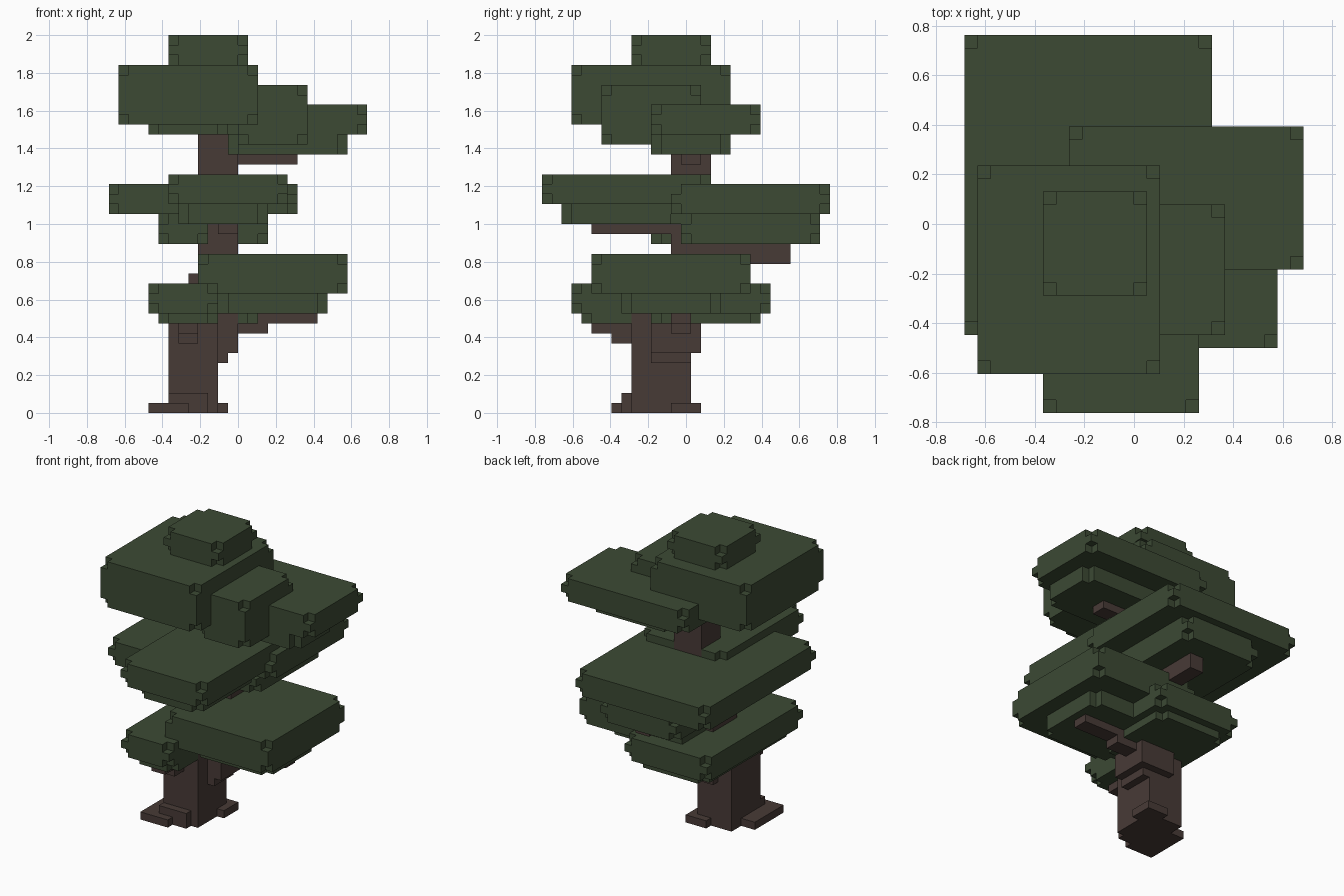
import bpy, bmesh
from mathutils import Vector

UNIT = 2 / 38  # edge of one block

cube = bpy.data.objects.get("Cube")
if cube:
    bpy.data.objects.remove(cube, do_unlink=True)


def make_material(name, rgb):
    mat = bpy.data.materials.new(name)
    mat.use_nodes = True
    color = (*rgb, 1)
    mat.diffuse_color = color
    bsdf = mat.node_tree.nodes["Principled BSDF"]
    bsdf.inputs["Base Color"].default_value = color
    bsdf.inputs["Roughness"].default_value = 1
    return mat


LEAF = make_material("dark leaf green", (0.045, 0.068, 0.034))
BARK = make_material("dark bark brown", (0.064, 0.043, 0.037))


def box_cells(x, y, z, notched):
    """Block cells of a box, with its eight corner blocks left out if notched."""
    for i in range(*x):
        for j in range(*y):
            for k in range(*z):
                corner = (i in (x[0], x[1] - 1) and j in (y[0], y[1] - 1)
                          and k in (z[0], z[1] - 1))
                if not (notched and corner):
                    yield i, j, k


def build(name, boxes, mat, notched=False):
    """Join boxes into one clean outer skin."""
    cells = {c for b in boxes for c in box_cells(*b, notched)}
    bm = bmesh.new()
    verts = {}

    def vert(p):
        if p not in verts:
            verts[p] = bm.verts.new(Vector((p[0], p[1] + 0.5, p[2])) * UNIT)
        return verts[p]

    for c in cells:
        for axis in range(3):
            u, v = (axis + 1) % 3, (axis + 2) % 3
            for side in (0, 1):
                near = list(c)
                near[axis] += 2 * side - 1
                if tuple(near) in cells:
                    continue
                ring = []
                for du, dv in ((0, 0), (1, 0), (1, 1), (0, 1)):
                    p = list(c)
                    p[axis] += side
                    p[u] += du
                    p[v] += dv
                    ring.append(vert(tuple(p)))
                bm.faces.new(ring if side else ring[::-1])
    bmesh.ops.dissolve_limit(bm, angle_limit=0.01, verts=bm.verts[:], edges=bm.edges[:])
    bmesh.ops.triangulate(bm, faces=[f for f in bm.faces if len(f.verts) > 4])
    mesh = bpy.data.meshes.new(name)
    bm.to_mesh(mesh)
    bm.free()
    mesh.materials.append(mat)
    obj = bpy.data.objects.new(name, mesh)
    bpy.context.collection.objects.link(obj)


# Trunk steps sideways as it rises
build("trunk", [((-7, -2), (-6, 0), (0, 10)),
                ((-5, 0), (-4, 1), (6, 14)),
                ((-2, -1), (-4, 0), (5, 6)),
                ((-4, 0), (-2, 2), (14, 29))], BARK)

# Roots
build("front_root", [((-9, -5), (-8, -2), (0, 1)),
                     ((-7, -3), (-7, -5), (0, 2))], BARK)
build("side_root", [((-4, -1), (-2, 1), (0, 1))], BARK)

# Branches
build("low_side_branch", [((0, 3), (-2, 0), (8, 10)), ((0, 8), (-2, 0), (9, 10))], BARK)
build("low_front_branch", [((-6, -4), (-8, -6), (7, 9)), ((-6, -4), (-10, -6), (8, 9))], BARK)
build("middle_front_branch", [((-2, 0), (-10, -2), (18, 19))], BARK)
build("middle_back_branch", [((-2, 0), (2, 10), (15, 17))], BARK)
build("high_side_branch", [((0, 6), (-1, 1), (25, 26))], BARK)

# Foliage pads, each a slab over a smaller underside
foliage = {
    "low_side_leaves": [((-4, 11), (-10, 6), (12, 16)), ((-2, 9), (-7, 3), (10, 12))],
    "low_back_leaves": [((-9, -2), (-12, 0), (10, 13)), ((-9, 3), (-6, 8), (10, 13)),
                        ((-8, -2), (-11, -1), (9, 10)), ((-8, 2), (-4, 7), (9, 10))],
    "middle_front_leaves": [((-7, 5), (-15, 2), (21, 24)), ((-6, 3), (-13, -1), (19, 21))],
    "middle_back_leaves": [((-13, 3), (-9, 14), (20, 23)), ((-9, 6), (-2, 14), (20, 23)),
                           ((-8, 3), (-1, 13), (17, 20)), ((-8, -3), (-4, 9), (17, 20))],
    "high_side_leaves": [((-5, 13), (-4, 7), (28, 31)), ((-1, 11), (-4, 4), (26, 28))],
    "high_front_leaves": [((0, 7), (-9, 1), (27, 33))],
    "crown_leaves": [((-12, 2), (-12, 4), (29, 35)), ((-9, -1), (-9, 1), (28, 29))],
    "crown_cap": [((-7, 1), (-6, 2), (35, 38))],
}
for name, boxes in foliage.items():
    build(name, boxes, LEAF, notched=True)
